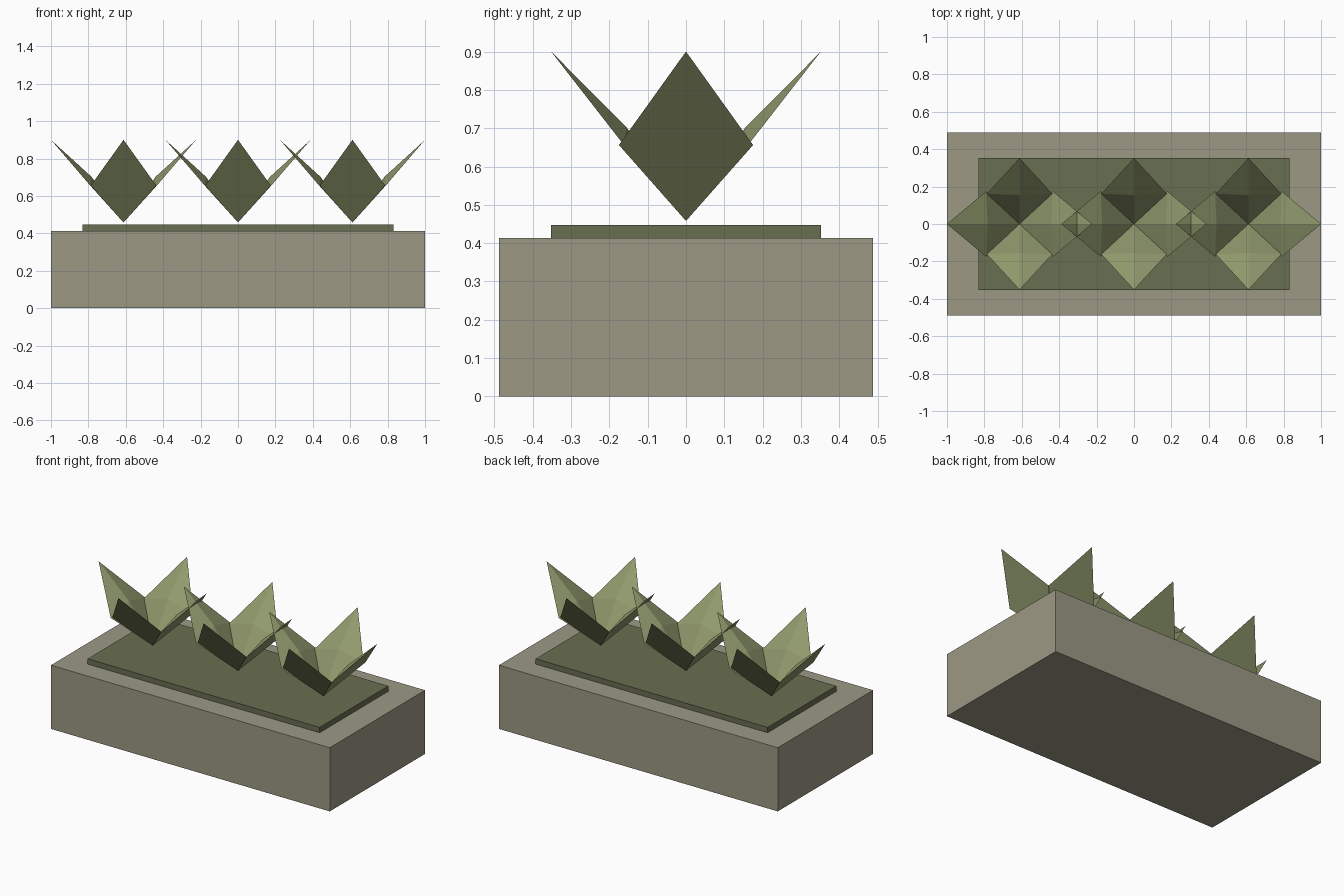
import bpy
from mathutils import Vector

if "Cube" in bpy.data.objects:
    bpy.data.objects.remove(bpy.data.objects["Cube"])


def material(name, rgb):
    # sRGB 0-255 to linear viewport colour
    m = bpy.data.materials.new(name)
    lin = [((c / 255 + 0.055) / 1.055) ** 2.4 for c in rgb]
    m.diffuse_color = (*lin, 1)
    m.use_nodes = True
    m.node_tree.nodes["Principled BSDF"].inputs["Base Color"].default_value = m.diffuse_color
    return m


STONE = material("stone_grey", (156, 153, 133))
SOIL = material("mossy_soil", (105, 110, 81))
LEAF = material("leaf_green", (146, 155, 110))


def mesh_object(name, verts, faces, mat):
    me = bpy.data.meshes.new(name)
    me.from_pydata(verts, [], faces)
    me.materials.append(mat)
    ob = bpy.data.objects.new(name, me)
    bpy.context.collection.objects.link(ob)
    return ob


def box(name, hx, hy, z0, z1, mat):
    bpy.ops.mesh.primitive_cube_add(size=1, location=(0, 0, (z0 + z1) / 2))
    ob = bpy.context.object
    ob.name = name
    ob.scale = (2 * hx, 2 * hy, z1 - z0)
    ob.data.materials.append(mat)


def leaf(name, x, direction, reach):
    # flat diamond underside with a raised centre, leaning outward
    d = Vector(direction)
    side = Vector((0, 0, 1)).cross(d)
    up = Vector((0, 0, 1))
    root = Vector((x, 0, 0))

    def point(out, across, z):
        return root + d * out + side * across + up * z

    verts = [point(0, 0, 0.458),                 # base
             point(reach * 0.46, -0.175, 0.656),  # side corners
             point(reach, 0, 0.90),              # tip
             point(reach * 0.46, 0.175, 0.656),
             point(reach * 0.44, 0, 0.702)]      # raised centre
    faces = [(0, 3, 2, 1), (0, 1, 4), (1, 2, 4), (2, 3, 4), (3, 0, 4)]
    mesh_object(name, verts, faces, LEAF)


# planter block and soil slab
box("planter", 1.0, 0.488, 0.0, 0.413, STONE)
box("soil", 0.832, 0.352, 0.40, 0.448, SOIL)

# three plants of four leaves
for i, px in enumerate((-0.612, 0, 0.612)):
    for label, d, reach in (("right", (1, 0, 0), 0.388), ("left", (-1, 0, 0), 0.388),
                            ("back", (0, 1, 0), 0.352), ("front", (0, -1, 0), 0.352)):
        leaf(f"plant_{i + 1}_{label}_leaf", px, d, reach)
